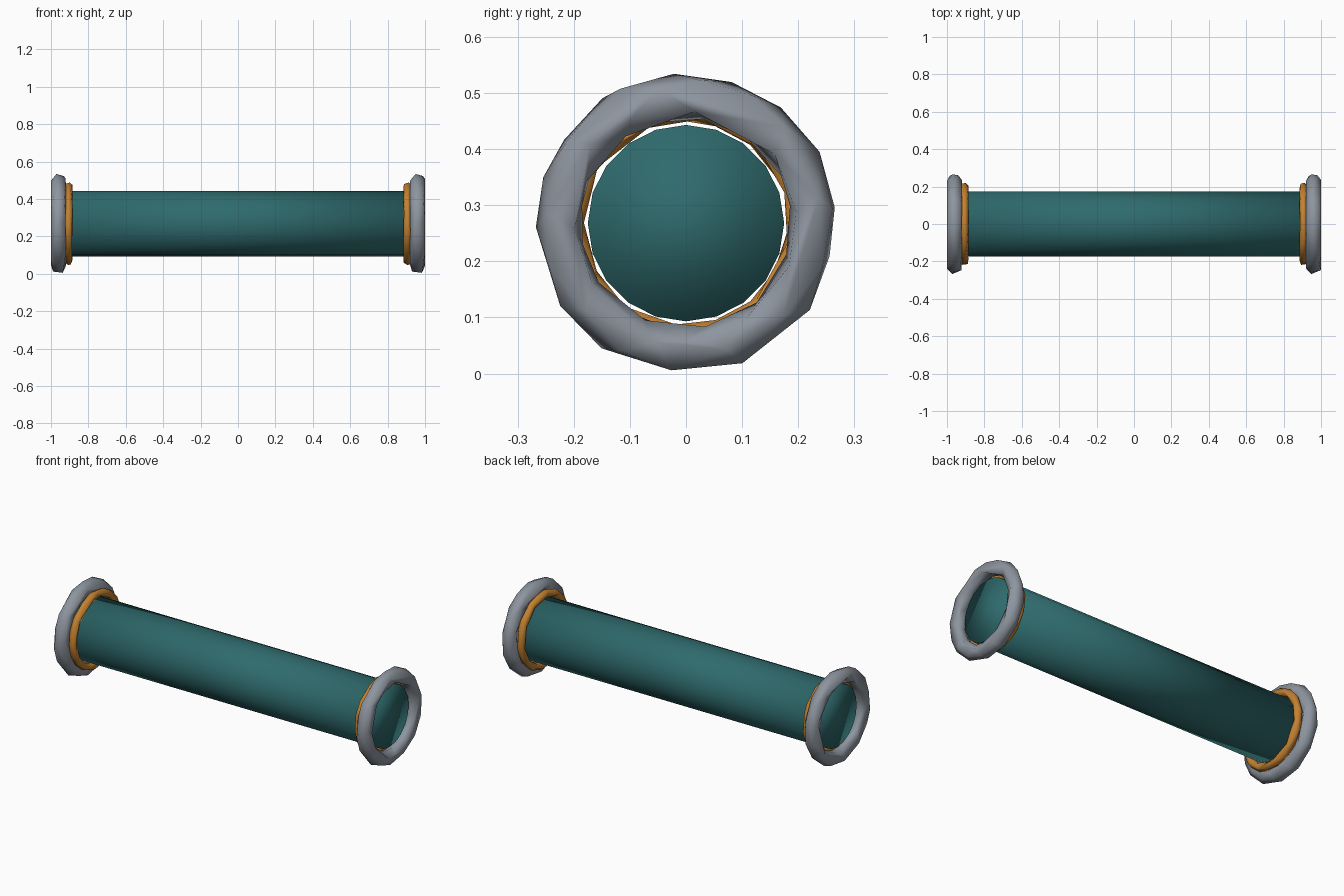
import bpy, math

if "Cube" in bpy.data.objects:
    bpy.data.objects.remove(bpy.data.objects["Cube"])

AXIS_Z = 0.268  # height of the tube's centre line


def material(name, rgb):
    m = bpy.data.materials.new(name)
    m.diffuse_color = (*rgb, 1.0)
    m.use_nodes = True
    m.node_tree.nodes["Principled BSDF"].inputs["Base Color"].default_value = m.diffuse_color
    return m


teal = material("teal", (0.028, 0.145, 0.152))
grey = material("steel grey", (0.27, 0.30, 0.345))
amber = material("amber", (0.55, 0.22, 0.03))


def finish(name, mat):
    ob = bpy.context.object
    ob.name = name
    ob.data.materials.append(mat)
    ob.data.shade_smooth()
    return ob


def ring(name, x, major, minor, mat):
    """Coarse torus around the x axis, thinned to an irregular low-poly hoop."""
    bpy.ops.mesh.primitive_torus_add(
        major_radius=major, minor_radius=minor,
        major_segments=32, minor_segments=12,
        location=(x, 0, AXIS_Z), rotation=(0, math.pi / 2, 0))
    ob = finish(name, mat)
    mod = ob.modifiers.new("thin", 'DECIMATE')
    mod.ratio = 0.2


# Main tube with closed, softly shaded ends
bpy.ops.mesh.primitive_cylinder_add(
    vertices=20, radius=0.175, depth=1.92,
    location=(0, 0, AXIS_Z), rotation=(0, math.pi / 2, 0))
finish("tube", teal)

# Large end hoops and the thin trim bands beside them
for side, s in (("left", -1), ("right", 1)):
    ring(side + "_end_ring", s * 0.96, 0.226, 0.04, grey)
    ring(side + "_trim_band", s * 0.906, 0.2, 0.0205, amber)
